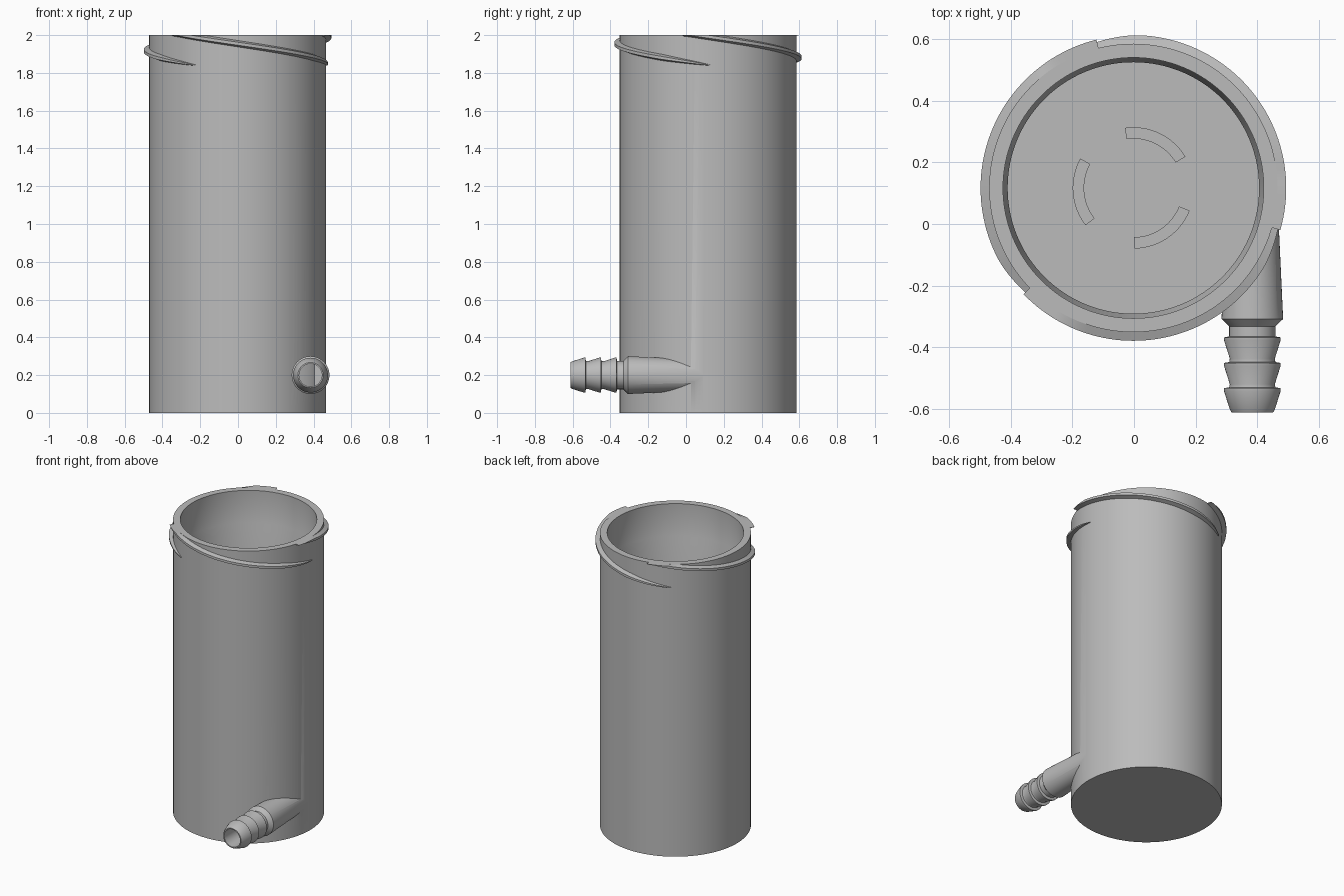
import bpy
import bmesh
from math import sin, cos, pi, radians
from mathutils import Matrix

old = bpy.data.objects.get("Cube")
if old:
    bpy.data.objects.remove(old, do_unlink=True)

GREY = (0.5, 0.5, 0.5, 1)
mat = bpy.data.materials.new("plain grey")
mat.use_nodes = True
mat.diffuse_color = GREY
mat.node_tree.nodes["Principled BSDF"].inputs["Base Color"].default_value = GREY

CENTRE = Matrix.Translation((-0.002, 0.117, 0))
FORWARD = Matrix.Translation((0.384, 0, 0.2)) @ Matrix.Rotation(pi / 2, 4, 'X')
RADIUS = 0.468


def make(name, bm, matrix):
    bm.transform(matrix)
    bmesh.ops.recalc_face_normals(bm, faces=bm.faces)
    mesh = bpy.data.meshes.new(name)
    bm.to_mesh(mesh)
    bm.free()
    mesh.materials.append(mat)
    obj = bpy.data.objects.new(name, mesh)
    bpy.context.collection.objects.link(obj)
    return obj


def loft(name, rings, matrix, closed_ring=True):
    """Skin a list of point rings and cap both ends."""
    bm = bmesh.new()
    rows = [[bm.verts.new(p) for p in ring] for ring in rings]
    n = len(rows[0])
    for a, b in zip(rows, rows[1:]):
        for i in range(n):
            j = (i + 1) % n
            bm.faces.new((a[i], a[j], b[j], b[i]))
    bm.faces.new(rows[0])
    bm.faces.new(rows[-1])
    return make(name, bm, matrix)


def lathe(name, profile, matrix, sides):
    rings = [[(r * cos(2 * pi * i / sides), r * sin(2 * pi * i / sides), h)
              for i in range(sides)] for r, h in profile]
    return loft(name, rings, matrix)


def combine(target, tool, operation):
    tool.hide_render = True
    mod = target.modifiers.new("cut", 'BOOLEAN')
    mod.operation = operation
    mod.solver = 'EXACT'
    mod.object = tool
    select(target)
    bpy.ops.object.modifier_apply(modifier=mod.name)
    bpy.data.objects.remove(tool, do_unlink=True)


def select(obj):
    bpy.ops.object.select_all(action='DESELECT')
    obj.select_set(True)
    bpy.context.view_layer.objects.active = obj


def smooth(obj):
    select(obj)
    bpy.ops.object.shade_smooth_by_angle(angle=radians(30))


# Container wall with the tangential hose fitting
body = lathe("container_body", [(RADIUS, 0), (RADIUS, 2)], CENTRE, 128)
barbs = []
for start in (0.365, 0.448, 0.53):
    barbs += [(0.075, start), (0.092, start + 0.003), (0.092, start + 0.012),
              (0.073, start + 0.072)]
fitting = lathe("hose_fitting",
                [(0.081, -0.1), (0.1, 0.308), (0.075, 0.332)] + barbs
                + [(0.067, 0.612)], FORWARD, 48)
combine(body, fitting, 'UNION')

# Hollow interior with a conical step, and the bore of the fitting
cavity = lathe("cavity", [(0.408, 0.05), (0.408, 1.74), (0.423, 1.78), (0.423, 2.1)],
               CENTRE, 128)
combine(body, cavity, 'DIFFERENCE')
bore = lathe("bore", [(0.06, -0.08), (0.06, 0.7)], FORWARD, 48)
combine(body, bore, 'DIFFERENCE')
smooth(body)

# Three thread ridges, fading in at the lower end and cut flat at the rim
STEPS, SWEEP, RISE = 60, 138, 0.172
for k, start in enumerate((2, 122, 242)):
    rings = []
    for s in range(STEPS + 1):
        t = s / STEPS
        a = radians(start - SWEEP * t)
        z = 1.84 + RISE * t
        grow = min(1, 0.04 + t * 4) ** 0.6
        tip = RADIUS + 0.028 * grow
        section = ((RADIUS - 0.01, -0.02), (tip, -0.008), (tip, 0.008),
                   (RADIUS - 0.01, 0.02))
        rings.append([(r * cos(a), r * sin(a), min(2, z + dz * grow))
                      for r, dz in section])
    smooth(loft(f"thread_ridge_{k + 1}", rings, CENTRE))

# Three curved support ribs on the floor
for k in range(3):
    rings = []
    for s in range(17):
        a = radians(31 + 120 * k + 67 * s / 16)
        rings.append([(r * cos(a), r * sin(a), z) for r, z in
                      ((0.16, 0.04), (0.197, 0.04), (0.197, 0.12), (0.16, 0.12))])
    smooth(loft(f"floor_rib_{k + 1}", rings, CENTRE))
